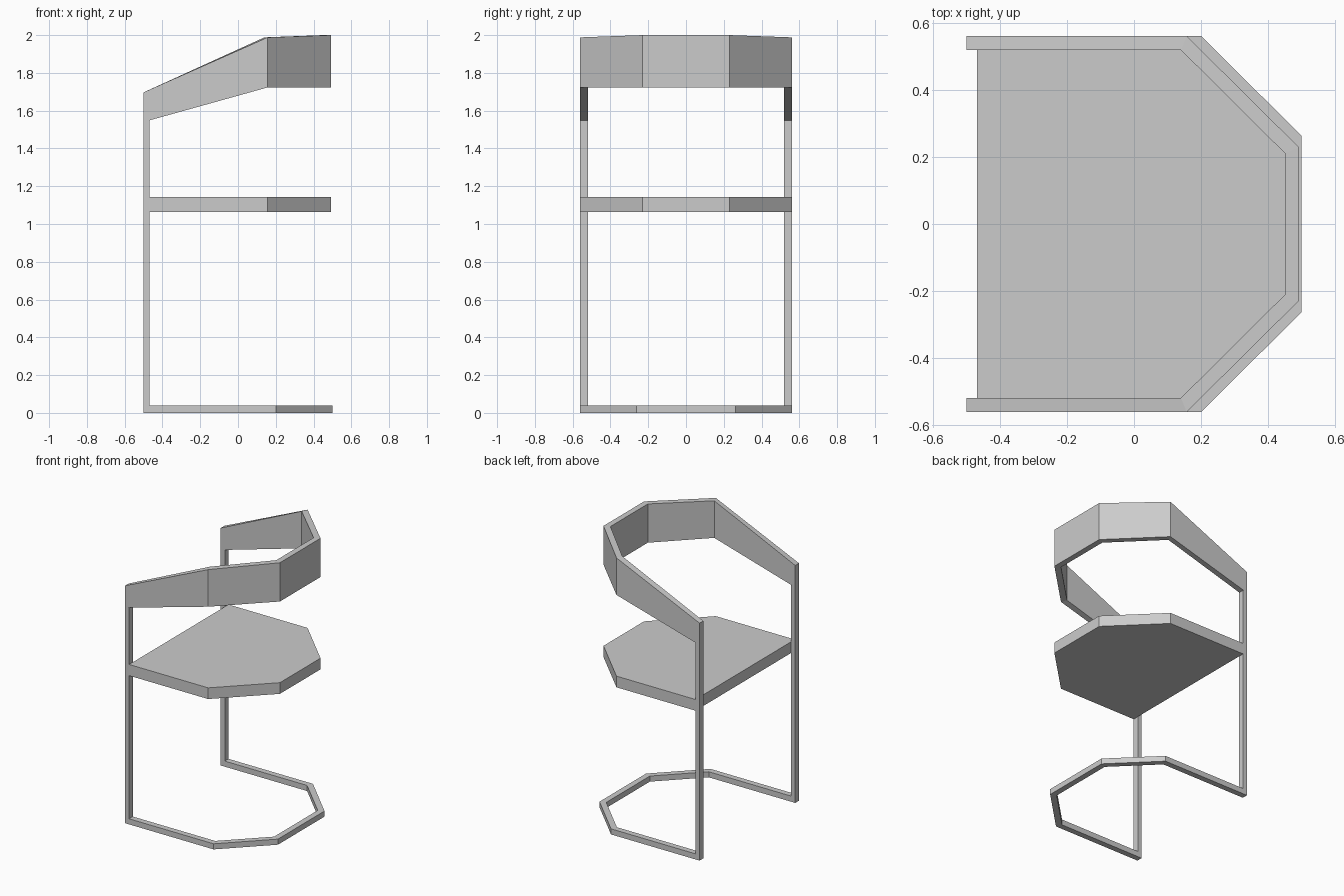
import bpy, bmesh

if "Cube" in bpy.data.objects:
    bpy.data.objects.remove(bpy.data.objects["Cube"])

FRONT, LEG_X, OUT_Y, IN_Y = -0.5, -0.468, 0.561, 0.519


def finish(name, bm):
    bmesh.ops.recalc_face_normals(bm, faces=bm.faces)
    me = bpy.data.meshes.new(name)
    bm.to_mesh(me)
    bm.free()
    ob = bpy.data.objects.new(name, me)
    bpy.context.collection.objects.link(ob)
    return ob


def mirrored(half):
    """Complete a half path (+y side, front to back) with its -y side."""
    return half + [(p[0], -p[1], *p[2:]) for p in reversed(half)]


def band(name, outer, inner, heights):
    """Open U-shaped band; heights = (bottom, top) for each half-path point."""
    outer, inner = mirrored(outer), mirrored(inner)
    heights = heights + heights[::-1]
    bm = bmesh.new()
    rings = []
    for o, i, (lo, hi) in zip(outer, inner, heights):
        rings.append([bm.verts.new(v) for v in
                      ((*o, lo), (*o, hi), (*i, hi), (*i, lo))])
    for a, b in zip(rings, rings[1:]):
        for k in range(4):
            n = (k + 1) % 4
            bm.faces.new((a[k], a[n], b[n], b[k]))
    bm.faces.new(rings[0])
    bm.faces.new(rings[-1])
    return finish(name, bm)


def prism(name, outline, lo, hi):
    bm = bmesh.new()
    face = bm.faces.new([bm.verts.new((x, y, lo)) for x, y in outline])
    ext = bmesh.ops.extrude_face_region(bm, geom=[face], use_keep_orig=True)
    top = [v for v in ext["geom"] if isinstance(v, bmesh.types.BMVert)]
    bmesh.ops.translate(bm, verts=top, vec=(0, 0, hi - lo))
    return finish(name, bm)


# Floor frame
band("base_frame",
     [(FRONT, OUT_Y), (0.2, OUT_Y), (0.5, 0.263)],
     [(FRONT, IN_Y), (0.183, IN_Y), (0.458, 0.246)],
     [(0, 0.04)] * 3)

# Seat slab
prism("seat", mirrored([(LEG_X, OUT_Y), (0.157, OUT_Y), (0.492, 0.229)]),
      1.063, 1.143)

# Sloping arms and backrest in one band
band("arm_and_backrest",
     [(FRONT, OUT_Y), (0.157, OUT_Y), (0.492, 0.229)],
     [(FRONT, IN_Y), (0.14, IN_Y), (0.45, 0.211)],
     [(1.54, 1.697), (1.723, 1.988), (1.723, 2.0)])

# Front legs
for side, s in (("left", -1), ("right", 1)):
    prism(f"{side}_leg",
          [(FRONT, s * IN_Y), (LEG_X, s * IN_Y),
           (LEG_X, s * OUT_Y), (FRONT, s * OUT_Y)], 0.04, 1.547)
